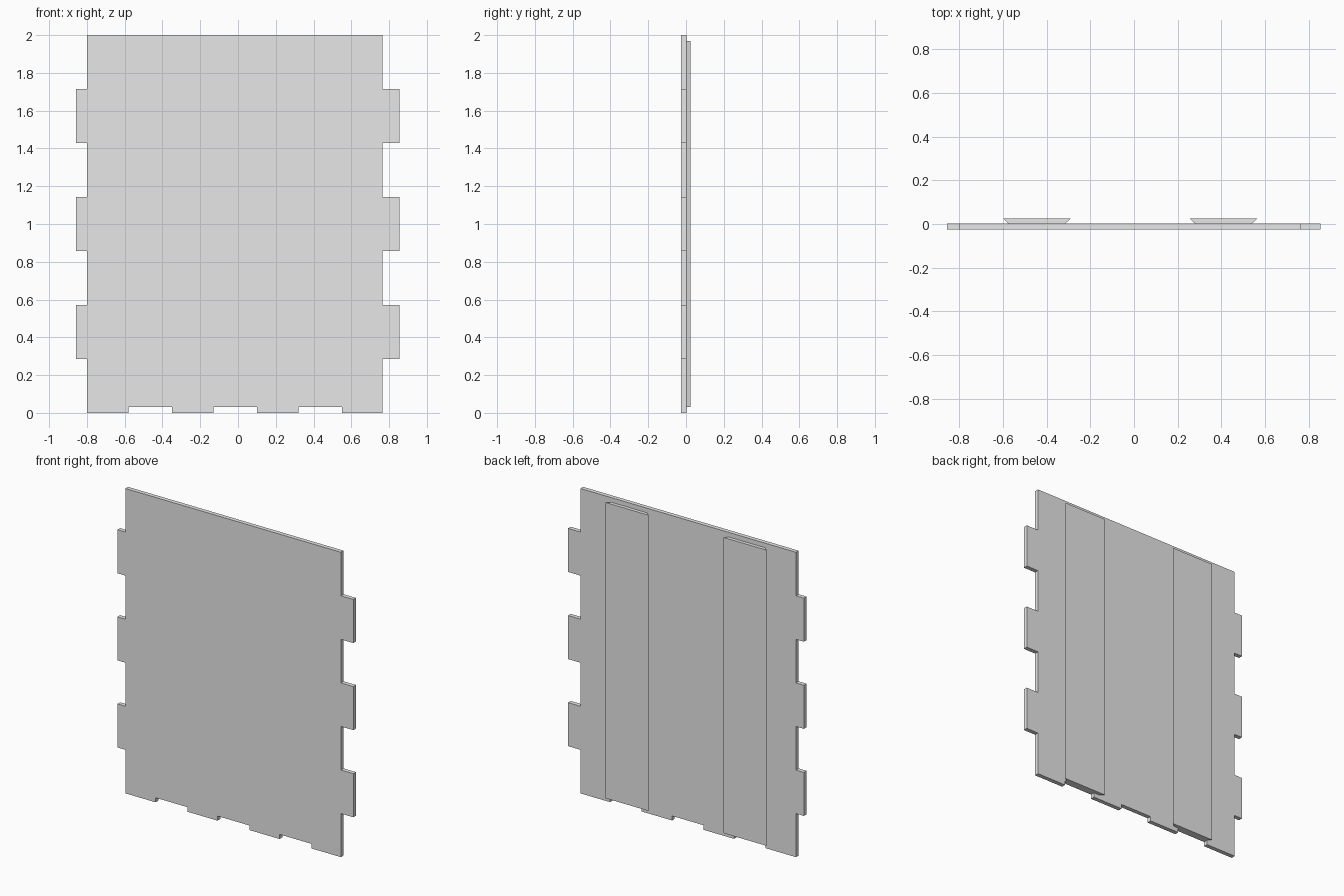
import bpy
import bmesh

cube = bpy.data.objects.get("Cube")
if cube:
    bpy.data.objects.remove(cube, do_unlink=True)

grey = bpy.data.materials.new("plain grey")
grey.use_nodes = True
colour = (0.8, 0.8, 0.8, 1)
grey.diffuse_color = colour
grey.node_tree.nodes["Principled BSDF"].inputs["Base Color"].default_value = colour


def extruded(name, outline, offset):
    """Extrude a closed outline of 3D points along an offset."""
    bm = bmesh.new()
    face = bm.faces.new([bm.verts.new(p) for p in outline])
    ext = bmesh.ops.extrude_face_region(bm, geom=[face])
    moved = [v for v in ext["geom"] if isinstance(v, bmesh.types.BMVert)]
    bmesh.ops.translate(bm, verts=moved, vec=offset)
    bmesh.ops.recalc_face_normals(bm, faces=bm.faces)
    mesh = bpy.data.meshes.new(name)
    bm.to_mesh(mesh)
    bm.free()
    mesh.materials.append(grey)
    obj = bpy.data.objects.new(name, mesh)
    bpy.context.collection.objects.link(obj)
    return obj


LEFT, RIGHT, HEIGHT = -0.8, 0.765, 2.0
TAB_LEFT, TAB_RIGHT = -0.857, 0.855
FRONT, SEAM, BACK = -0.026, 0.002, 0.025
STEP = HEIGHT / 7
NOTCH = 0.03

# Panel outline: notched bottom, tabbed sides, plain top
outline = [(LEFT, 0)]
for i in range(3):
    x = -0.58 + 0.45 * i
    outline += [(x, 0), (x, NOTCH), (x + 0.23, NOTCH), (x + 0.23, 0)]
outline.append((RIGHT, 0))


def tabs(edge, tip):
    points = []
    for i in (1, 3, 5):
        low, high = i * STEP, (i + 1) * STEP
        points += [(edge, low), (tip, low), (tip, high), (edge, high)]
    return points


outline += tabs(RIGHT, TAB_RIGHT)
outline += [(RIGHT, HEIGHT), (LEFT, HEIGHT)]
outline += reversed(tabs(LEFT, TAB_LEFT))
extruded("panel", [(x, FRONT, z) for x, z in outline], (0, SEAM - FRONT, 0))

# Dovetail rails on the back, wider at the outer face
for name, centre in (("right_rail", -0.445), ("left_rail", 0.41)):
    narrow, wide = 0.13, 0.155
    profile = [(centre - narrow, SEAM), (centre + narrow, SEAM),
               (centre + wide, BACK), (centre - wide, BACK)]
    extruded(name, [(x, y, NOTCH) for x, y in profile], (0, 0, HEIGHT - 2 * NOTCH))
